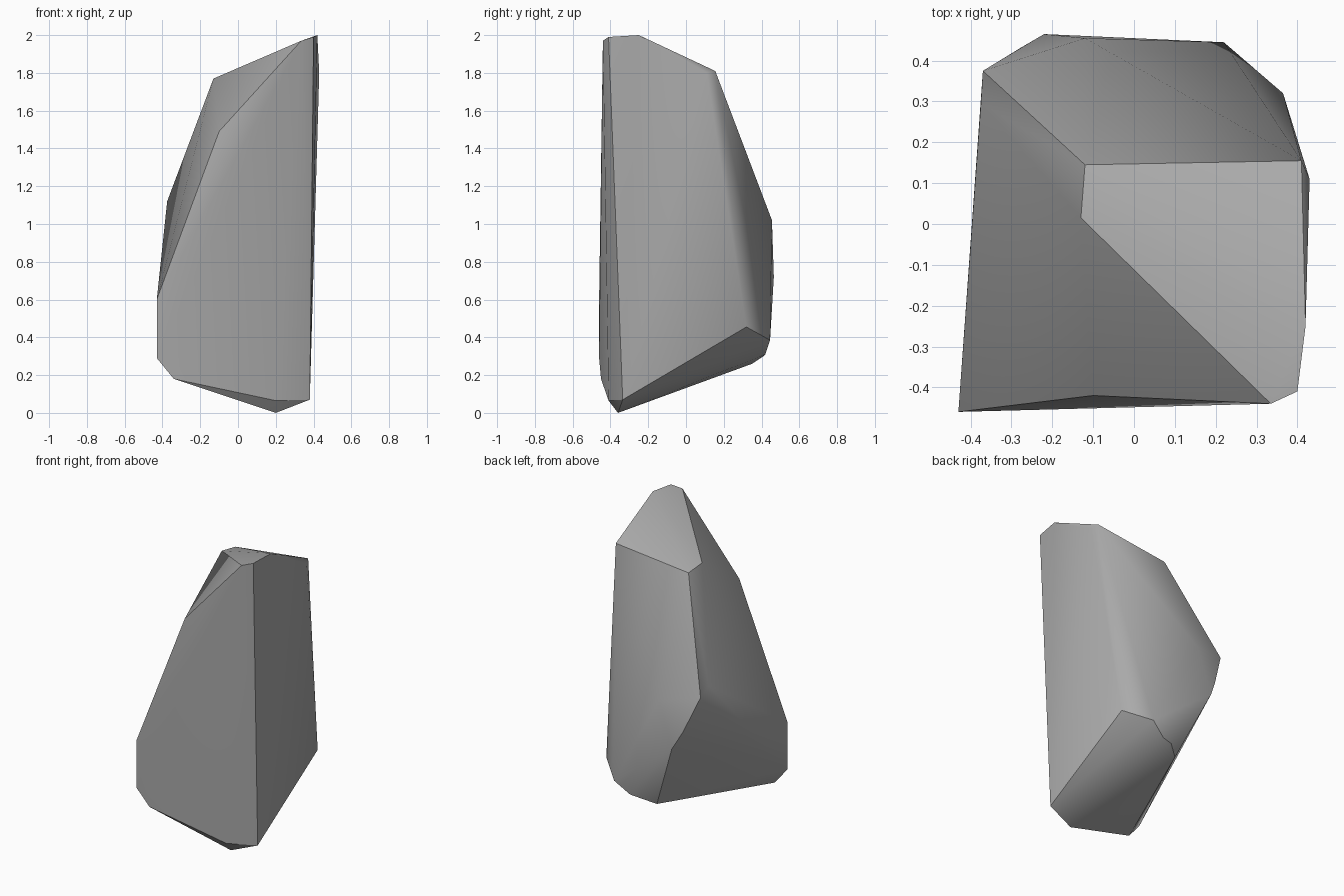
import bpy
import bmesh
import math

default_cube = bpy.data.objects.get("Cube")
if default_cube:
    bpy.data.objects.remove(default_cube, do_unlink=True)


def make_material(name, colour):
    material = bpy.data.materials.new(name)
    material.use_nodes = True
    material.diffuse_color = colour
    material.node_tree.nodes["Principled BSDF"].inputs["Base Color"].default_value = colour
    return material


def make_hull(name, corner_groups, material, sharp_angle):
    """Wrap a faceted convex stone around groups of chipped corners."""
    bm = bmesh.new()
    for group in corner_groups.values():
        for corner in group:
            bm.verts.new(corner)
    result = bmesh.ops.convex_hull(bm, input=bm.verts)
    spare = {e for e in result["geom_interior"] + result["geom_unused"]
             if isinstance(e, bmesh.types.BMVert)}
    bmesh.ops.delete(bm, geom=list(spare), context="VERTS")
    # Merge nearly flat triangles into broad facets
    bmesh.ops.dissolve_limit(bm, angle_limit=math.radians(2),
                             verts=bm.verts, edges=bm.edges)
    bmesh.ops.recalc_face_normals(bm, faces=bm.faces)

    mesh = bpy.data.meshes.new(name)
    bm.to_mesh(mesh)
    bm.free()
    mesh.materials.append(material)
    stone = bpy.data.objects.new(name, mesh)
    bpy.context.collection.objects.link(stone)

    # Soft shading over shallow bends, crisp main ridges
    bpy.ops.object.select_all(action="DESELECT")
    stone.select_set(True)
    bpy.context.view_layer.objects.active = stone
    bpy.ops.object.shade_smooth_by_angle(angle=math.radians(sharp_angle))
    return stone


corners = {
    # Peak and sloping top facet
    "peak": [(.42, -.25, 2), (.335, -.44, 1.97), (.4, -.41, 1.99)],
    "top_back": [(.41, .155, 1.81), (.43, .11, 1.8),
                 (-.12, .145, 1.75), (-.13, .015, 1.77)],
    # Front ridge running down to the lower corner
    "front_ridge": [(-.1, -.42, 1.49), (-.43, -.46, .6),
                    (-.43, -.46, .29), (-.34, -.45, .18)],
    # Rear shoulder and rear face
    "shoulder": [(-.375, .295, 1.12), (-.37, .375, 1.07), (-.28, .43, .84),
                 (-.22, .465, .72), (-.12, .455, 1.02)],
    "rear_base": [(.365, .32, .455), (.22, .445, .385), (.12, .42, .31),
                  (.05, .41, .3), (-.03, .35, .26)],
    # Foot the stone stands on
    "foot": [(.2, -.36, 0), (.38, -.335, .07), (.2, -.41, .065)],
}

grey = make_material("stone_grey", (.4, .4, .4, 1))
make_hull("rock", corners, grey, 30)
